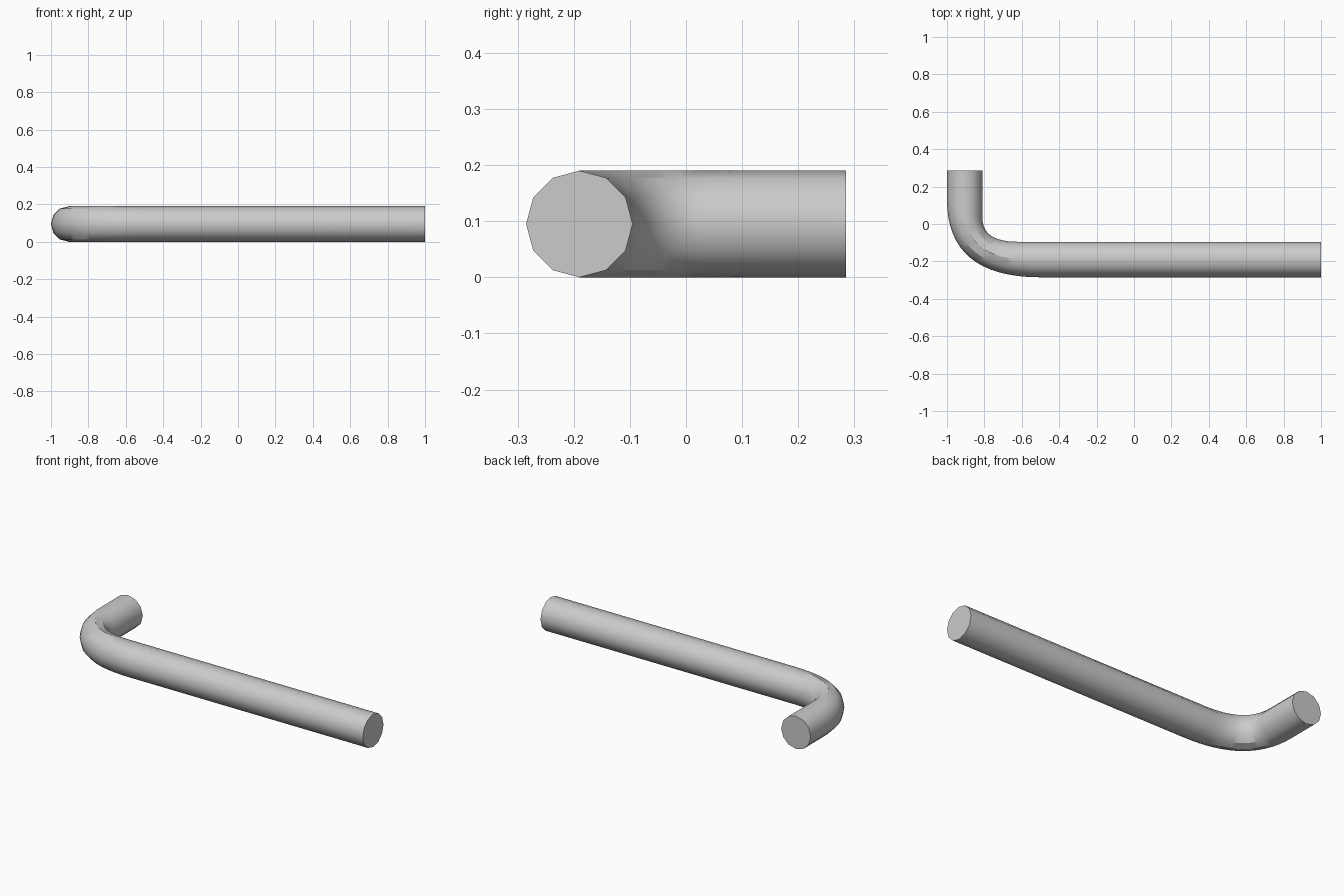
import bpy, bmesh, math
from mathutils import Vector

if "Cube" in bpy.data.objects:
    bpy.data.objects.remove(bpy.data.objects["Cube"])

SIDES, STEPS, R = 12, 16, 0.095


def bend(a, corner, b, t):
    a, corner, b = Vector(a), Vector(corner), Vector(b)
    return a * (1 - t) ** 2 + corner * 2 * t * (1 - t) + b * t ** 2


# Inner and outer edge pairs along the rod, from short leg tip to long leg tip
pairs = [(Vector((-0.81, 0.285)), Vector((-1.0, 0.285)))]
for i in range(STEPS + 1):
    t = i / STEPS
    pairs.append((bend((-0.81, 0.03), (-0.81, -0.095), (-0.62, -0.095), t),
                  bend((-1.0, 0.13), (-1.0, -0.285), (-0.50, -0.285), t)))
pairs.append((Vector((1.0, -0.095)), Vector((1.0, -0.285))))

# Twelve-sided rings lofted between the pairs
bm = bmesh.new()
rings = []
for inner, outer in pairs:
    mid, half = (inner + outer) / 2, (outer - inner) / 2
    ring = []
    for k in range(SIDES):
        a = math.tau * k / SIDES
        p = mid + half * math.cos(a)
        ring.append(bm.verts.new((p.x, p.y, R + R * math.sin(a))))
    rings.append(ring)
for r0, r1 in zip(rings, rings[1:]):
    for k in range(SIDES):
        n = (k + 1) % SIDES
        bm.faces.new((r0[k], r0[n], r1[n], r1[k]))

# Flat end caps
bm.faces.new(rings[0])
bm.faces.new(rings[-1])
bmesh.ops.recalc_face_normals(bm, faces=bm.faces)

mesh = bpy.data.meshes.new("bent_rod")
bm.to_mesh(mesh)
bm.free()
rod = bpy.data.objects.new("bent_rod", mesh)
bpy.context.collection.objects.link(rod)
bpy.context.view_layer.objects.active = rod
rod.select_set(True)
bpy.ops.object.shade_smooth_by_angle(angle=math.radians(32))
